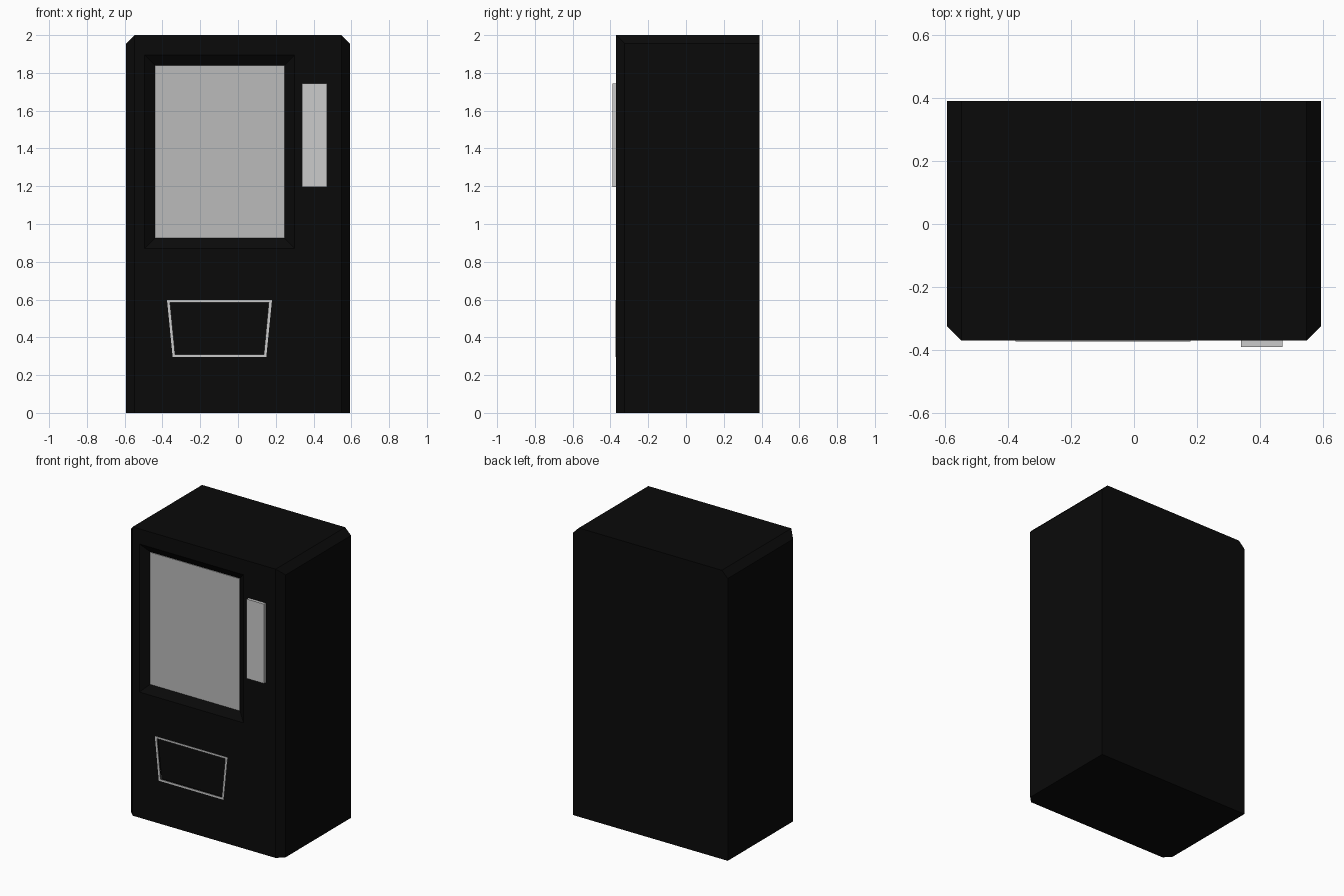
import bpy, bmesh

if "Cube" in bpy.data.objects:
    bpy.data.objects.remove(bpy.data.objects["Cube"])

FRONT = -0.37


def material(name, rgb):
    m = bpy.data.materials.new(name)
    m.diffuse_color = (*rgb, 1)
    m.use_nodes = True
    m.node_tree.nodes["Principled BSDF"].inputs["Base Color"].default_value = m.diffuse_color
    return m


def finish(name, bm, mat=None):
    bmesh.ops.recalc_face_normals(bm, faces=bm.faces)
    me = bpy.data.meshes.new(name)
    bm.to_mesh(me)
    bm.free()
    ob = bpy.data.objects.new(name, me)
    bpy.context.collection.objects.link(ob)
    if mat:
        me.materials.append(mat)
    return ob


def loft(name, sections, mat=None, ring=False):
    """Join (y, xz outline) sections; capped, or closed into a ring."""
    bm = bmesh.new()
    loops = [[bm.verts.new((x, y, z)) for x, z in pts] for y, pts in sections]
    n = len(loops[0])
    pairs = list(zip(loops, loops[1:]))
    if ring:
        pairs.append((loops[-1], loops[0]))
    else:
        bm.faces.new(loops[0])
        bm.faces.new(loops[-1])
    for a, b in pairs:
        for i in range(n):
            j = (i + 1) % n
            bm.faces.new((a[i], a[j], b[j], b[i]))
    return finish(name, bm, mat)


def rect(x0, x1, z0, z1, grow=0.0):
    return [(x0 - grow, z0 - grow), (x1 + grow, z0 - grow),
            (x1 + grow, z1 + grow), (x0 - grow, z1 + grow)]


black = material("black_paint", (0.003, 0.003, 0.003))
glass_grey = material("glass_grey", (0.5, 0.5, 0.5))

# Cabinet: box with chamfered front uprights and chamfered top side edges
bm = bmesh.new()
bmesh.ops.create_cube(bm, size=1)
for v in bm.verts:
    v.co = (v.co.x * 1.186, 0.39 if v.co.y > 0 else FRONT, v.co.z * 2 + 1)
edges = []
for e in bm.edges:
    a, b = (v.co for v in e.verts)
    upright = abs(a.z - b.z) > 1 and a.y < 0
    top_side = abs(a.y - b.y) > 0.5 and a.z > 1
    if upright or top_side:
        edges.append(e)
bmesh.ops.bevel(bm, geom=edges, offset=0.045, segments=1, affect='EDGES')
cabinet = finish("cabinet", bm, black)

# Recesses: sloped window surround and shallow collection tray
window = (-0.44, 0.245, 0.925, 1.84)
outer = [(-0.346, 0.297), (0.15, 0.297), (0.18, 0.598), (-0.376, 0.598)]
inner = [(-0.333, 0.31), (0.137, 0.31), (0.163, 0.585), (-0.36, 0.585)]
cutters = [
    loft("window_cutter", [(FRONT - 0.02, rect(*window, 0.055)),
                           (FRONT, rect(*window, 0.055)),
                           (-0.33, rect(*window))], black),
    loft("tray_cutter", [(FRONT - 0.02, inner), (FRONT + 0.01, inner)], black),
]
bpy.context.view_layer.objects.active = cabinet
for c in cutters:
    c.hide_render = True
    mod = cabinet.modifiers.new("cut", 'BOOLEAN')
    mod.operation = 'DIFFERENCE'
    mod.solver = 'EXACT'
    mod.object = c
    bpy.ops.object.modifier_apply(modifier=mod.name)
    bpy.data.objects.remove(c)

# Window pane at the bottom of its recess
loft("window_pane", [(-0.335, rect(*window)), (-0.325, rect(*window))], glass_grey)

# Collection tray trim
loft("tray_trim", [(FRONT - 0.003, outer), (FRONT + 0.009, outer),
                   (FRONT + 0.009, inner), (FRONT - 0.003, inner)], ring=True)

# Payment panel standing proud of the front
panel = rect(0.34, 0.472, 1.195, 1.745)
loft("payment_panel", [(-0.39, panel), (FRONT + 0.005, panel)])
